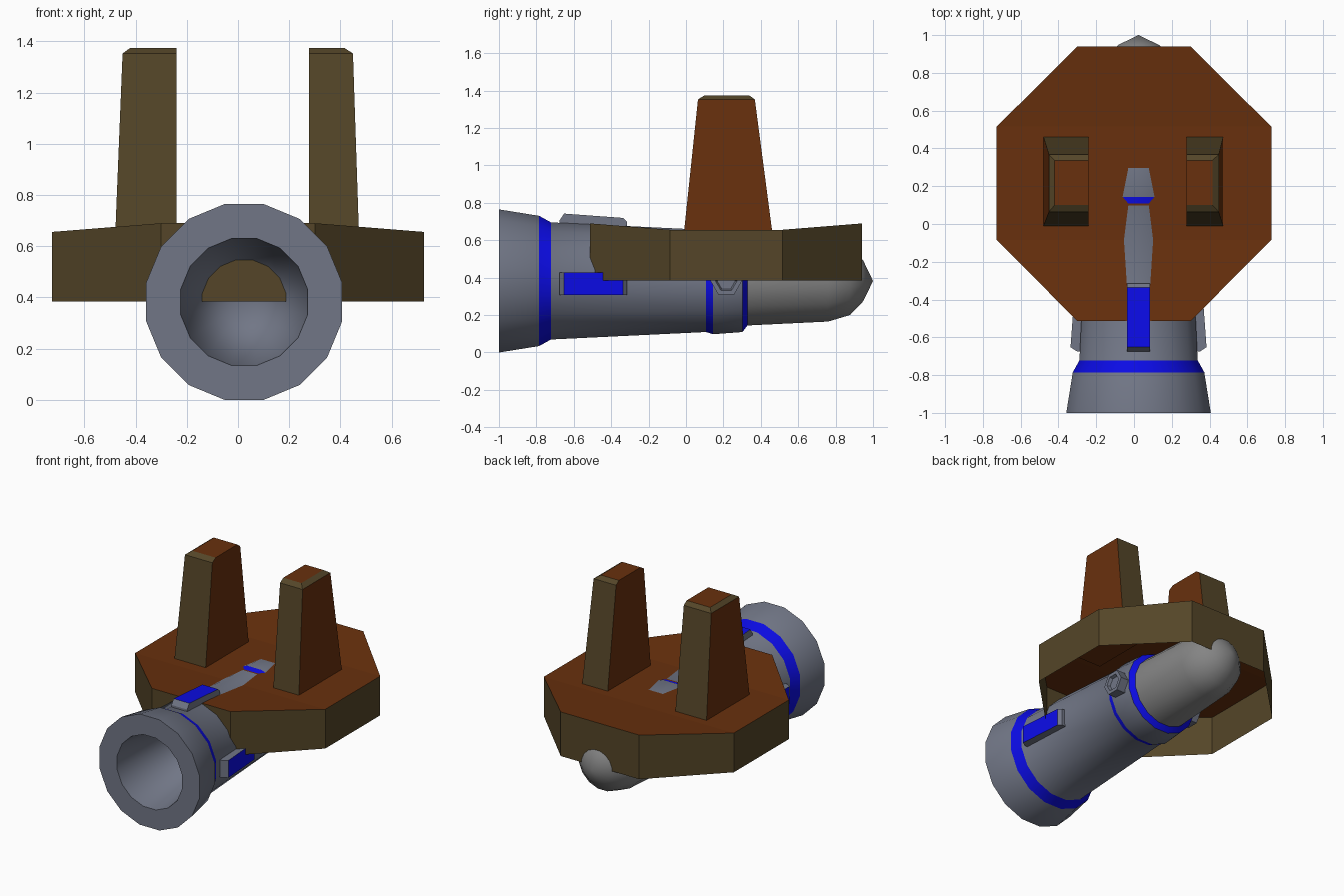
import bpy, bmesh, math
from mathutils import Matrix, Vector

if "Cube" in bpy.data.objects:
    bpy.data.objects.remove(bpy.data.objects["Cube"])


def material(name, rgb):
    m = bpy.data.materials.new(name)
    m.diffuse_color = (*rgb, 1)
    m.use_nodes = True
    m.node_tree.nodes["Principled BSDF"].inputs["Base Color"].default_value = m.diffuse_color
    return m


STEEL = material("blue_grey_steel", (0.165, 0.182, 0.238))
TAIL = material("light_grey", (0.23, 0.23, 0.23))
BLUE = material("bright_blue", (0.004, 0.004, 0.90))
RUST = material("rust_brown", (0.140, 0.030, 0.004))
TAN = material("dark_tan", (0.089, 0.060, 0.021))

AX, AZ = 0.024, 0.3825            # barrel axis position


def finish(name, bm, mats, matrix=None, smooth=False):
    bmesh.ops.remove_doubles(bm, verts=bm.verts, dist=1e-5)
    bmesh.ops.recalc_face_normals(bm, faces=bm.faces)
    me = bpy.data.meshes.new(name)
    bm.to_mesh(me)
    bm.free()
    for m in mats:
        me.materials.append(m)
    ob = bpy.data.objects.new(name, me)
    bpy.context.collection.objects.link(ob)
    if matrix:
        ob.matrix_world = matrix
    if smooth:
        bpy.ops.object.select_all(action='DESELECT')
        ob.select_set(True)
        bpy.context.view_layer.objects.active = ob
        bpy.ops.object.shade_smooth_by_angle(angle=math.radians(30))
    return ob


def revolve(name, profile, n, mats, matrix, smooth=False):
    """profile: (distance along Y, apothem, material of the segment that follows)"""
    bm = bmesh.new()
    rings = []
    for y, r, _ in profile:
        R = r / math.cos(math.pi / n)
        rings.append([bm.verts.new((R * math.sin((k + .5) * math.tau / n), y,
                                    R * math.cos((k + .5) * math.tau / n))) for k in range(n)])
    for i in range(len(rings) - 1):
        a, b = rings[i], rings[i + 1]
        for k in range(n):
            j = (k + 1) % n
            vs = [a[k], a[j], b[j], b[k]]
            if profile[i][1] == 0:
                vs = [a[k], b[j], b[k]]
            elif profile[i + 1][1] == 0:
                vs = [a[k], a[j], b[k]]
            bm.faces.new(vs).material_index = profile[i][2]
    return finish(name, bm, mats, matrix, smooth)


def stack(bm, levels):
    """Closed solid through rectangles (x0, x1, y0, y1, z0, z1); z runs from y0 to y1"""
    rings = [[bm.verts.new(p) for p in ((x0, y0, z0), (x1, y0, z0), (x1, y1, z1), (x0, y1, z1))]
             for x0, x1, y0, y1, z0, z1 in levels]
    for a, b in zip(rings, rings[1:]):
        for k in range(4):
            j = (k + 1) % 4
            bm.faces.new((a[k], a[j], b[j], b[k]))
    bm.faces.new(rings[0][::-1])
    return bm.faces.new(rings[-1])


# Barrel with conical bore, three blue bands and a rounded tail
barrel = [(0.44, 0, 0), (-1, 0.248, 0), (-1, 0.3825, 0), (-0.785, 0.348, 1), (-0.722, 0.313, 0),
          (0.107, 0.273, 1), (0.144, 0.285, 0), (0.302, 0.273, 1), (0.328, 0.238, 2),
          (0.76, 0.217, 2), (0.877, 0.182, 2), (0.948, 0.108, 2), (1.0, 0, 2)]
revolve("barrel", barrel, 16, (STEEL, BLUE, TAIL), Matrix.Translation((AX, 0, AZ)), True)

# Raised blocks on top and both sides of the barrel, blue on the outer face
for name, ang, drop in (("top_block", 0, 0), ("right_block", 90, -.015), ("left_block", -90, -.015)):
    bm = bmesh.new()
    cap = stack(bm, [(-.06, .06, -.675, -.315, .25, .25),
                     (-.06, .06, -.675, -.315, .325, .315),
                     (-.06, .06, -.652, -.337, .36, .337)])
    cap.material_index = 1
    finish(name, bm, (STEEL, BLUE),
           Matrix.Translation((AX, 0, AZ + drop)) @ Matrix.Rotation(math.radians(ang), 4, 'Y'))

# Hexagonal bolts with recessed ends on both sides
bolt = [(.2, 0, 0), (.2, .073, 0), (.335, .073, 0), (.335, .05, 0), (.315, .042, 0), (.315, 0, 0)]
for name, ang in (("right_bolt", -90), ("left_bolt", 90)):
    revolve(name, bolt, 6, (STEEL,),
            Matrix.Translation((AX, .215, AZ)) @ Matrix.Rotation(math.radians(ang), 4, 'Z'))

# Octagonal platform: open underneath, top dips slightly in the middle strip
outline = [(-.3, -.513), (.3, -.513), (.727, -.085), (.727, .515),
           (.3, .94), (-.3, .94), (-.727, .515), (-.727, -.085)]
bm = bmesh.new()
low = [bm.verts.new((x, y, .385)) for x, y in outline]
top = [bm.verts.new((x, y, .69 if abs(x) < .5 else .656)) for x, y in outline]
for k in range(8):
    j = (k + 1) % 8
    bm.faces.new((low[k], low[j], top[j], top[k])).material_index = 1
for ids in ((0, 1, 2, 7), (7, 2, 3, 6), (6, 3, 4, 5)):
    bm.faces.new([top[i] for i in ids])
finish("platform", bm, (RUST, TAN))

# Tapered posts: straight inner face, chamfered tops, tan front and back
for name, inner, s in (("right_post", .277, 1), ("left_post", -.241, -1)):
    bm = bmesh.new()
    levels = []
    for w, y0, y1, z in ((.196, -.012, .463, .63), (.172, .064, .368, 1.353), (.138, .1, .337, 1.375)):
        if s < 0:
            w *= 1.22 if z < 1.36 else 1.3
        levels.append((*sorted((inner, inner + s * w)), y0, y1, z, z))
    stack(bm, levels)
    bmesh.ops.recalc_face_normals(bm, faces=bm.faces)
    for f in bm.faces:
        f.material_index = 0 if abs(f.normal.x) > .8 or abs(f.normal.z) > .95 else 1
    finish(name, bm, (RUST, TAN))
